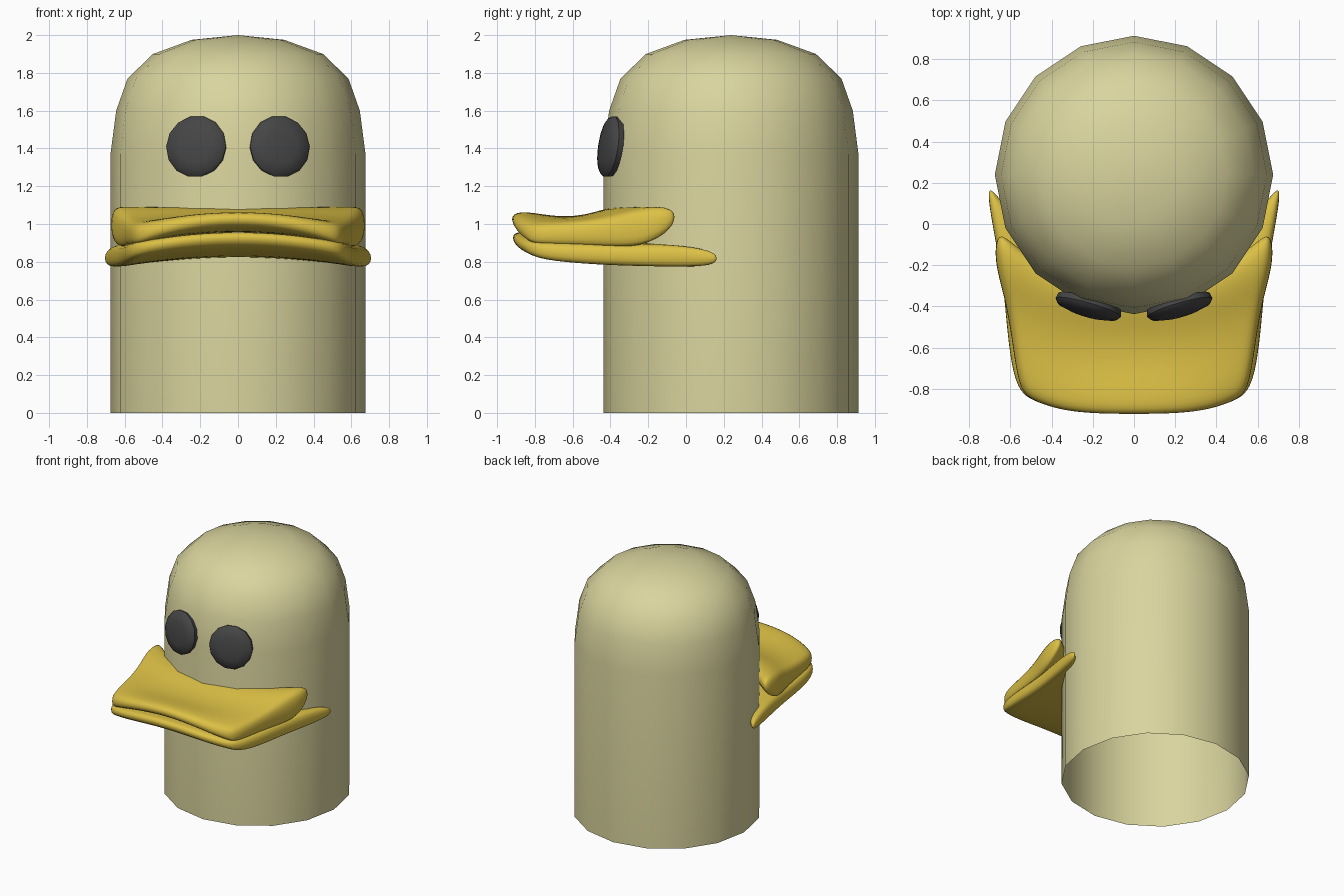
import bpy, bmesh, math
from mathutils import Matrix, Vector

if "Cube" in bpy.data.objects:
    bpy.data.objects.remove(bpy.data.objects["Cube"])


def material(name, rgb):
    m = bpy.data.materials.new(name)
    m.diffuse_color = (*rgb, 1)
    m.use_nodes = True
    m.node_tree.nodes["Principled BSDF"].inputs["Base Color"].default_value = m.diffuse_color
    return m


def make_object(name, bm, mat):
    bmesh.ops.recalc_face_normals(bm, faces=bm.faces)
    me = bpy.data.meshes.new(name)
    bm.to_mesh(me)
    bm.free()
    me.materials.append(mat)
    me.polygons.foreach_set("use_smooth", [True] * len(me.polygons))
    ob = bpy.data.objects.new(name, me)
    bpy.context.collection.objects.link(ob)
    return ob


def lathe(profile, sides):
    """Spin (radius, z) pairs around z; a radius of 0 closes the shape."""
    bm = bmesh.new()
    rings = []
    for r, z in profile:
        if r == 0:
            rings.append([bm.verts.new((0, 0, z))] * sides)
        else:
            rings.append([bm.verts.new((r * math.cos(2 * math.pi * i / sides),
                                        r * math.sin(2 * math.pi * i / sides), z))
                          for i in range(sides)])
    for a, b in zip(rings, rings[1:]):
        for i in range(sides):
            j = (i + 1) % sides
            bm.faces.new(list(dict.fromkeys((a[i], a[j], b[j], b[i]))))
    return bm


def beak_half(name, rows, mat):
    """Loft a drooping slab from rows running front to back.
    Row: half width, y edge, y centre, top centre/edge z, bottom centre/edge z."""
    us = [-1, -.88, -.65, -.35, 0, .35, .65, .88, 1]
    bm = bmesh.new()
    loops = []
    for k, (w, ye, yc, tc, te, bc, be) in enumerate(rows):
        p = 4 - 1.6 * k / (len(rows) - 1)
        def point(u, zc, ze):
            a = abs(u)
            return bm.verts.new((w * u, yc + (ye - yc) * a ** p, zc + (ze - zc) * a ** 2))
        loops.append([point(u, tc, te) for u in us] +
                     [point(u, bc, be) for u in reversed(us)])
    n = len(loops[0])
    for a, b in zip(loops, loops[1:]):
        for i in range(n):
            bm.faces.new((a[i], a[(i + 1) % n], b[(i + 1) % n], b[i]))
    # end caps as quad strips
    for loop in (loops[0], loops[-1]):
        for i in range(len(us) - 1):
            bm.faces.new((loop[i], loop[i + 1], loop[n - 2 - i], loop[n - 1 - i]))
    ob = make_object(name, bm, mat)
    sub = ob.modifiers.new("smooth", 'SUBSURF')
    sub.levels = sub.render_levels = 2
    return ob


cream = material("cream", (.70, .66, .34))
yellow = material("yellow", (.72, .53, .06))
dark = material("dark", (.06, .06, .06))

# Head: open tube with a domed top
bm = lathe([(.675, 0), (.675, 1.37), (.645, 1.6), (.585, 1.77),
            (.45, 1.9), (.245, 1.975), (0, 2.0)], 16)
bmesh.ops.translate(bm, verts=bm.verts, vec=(0, .238, 0))
make_object("head", bm, cream)

# Eyes: thick domed discs lying on the head
for side, label in ((-1, "left"), (1, "right")):
    bm = lathe([(0, -.03), (.158, -.03), (.165, .0), (.15, .02), (.09, .035), (0, .04)], 14)
    normal = Vector((side * .29, -1, .15))
    rot = normal.to_track_quat('Z', 'Y').to_matrix().to_4x4()
    bmesh.ops.transform(bm, matrix=Matrix.Translation((side * .222, -.405, 1.41)) @ rot,
                        verts=bm.verts)
    eye = make_object("eye_" + label, bm, dark)
    bpy.ops.object.select_all(action='DESELECT')
    eye.select_set(True)
    bpy.context.view_layer.objects.active = eye
    bpy.ops.object.shade_smooth_by_angle(angle=math.radians(40))

# Upper beak
beak_half("upper_beak", [
    (.535, -.83, -.925, 1.065, .98, .995, .89),
    (.57, -.74, -.83, 1.068, .995, .97, .88),
    (.595, -.55, -.67, 1.035, 1.01, .96, .875),
    (.63, -.35, -.52, 1.05, 1.04, .96, .865),
    (.685, -.17, -.41, 1.09, 1.09, .97, .865),
    (.665, -.02, -.30, 1.09, 1.10, .98, .99)], yellow)

# Lower beak
beak_half("lower_beak", [
    (.54, -.83, -.92, .965, .90, .895, .84),
    (.59, -.74, -.83, .955, .895, .86, .80),
    (.62, -.5, -.64, .94, .89, .835, .78),
    (.635, -.3, -.5, .93, .885, .83, .77),
    (.68, -.05, -.38, .92, .89, .825, .765),
    (.71, .12, -.29, .90, .875, .82, .765),
    (.71, .20, -.22, .88, .85, .83, .78)], yellow)
